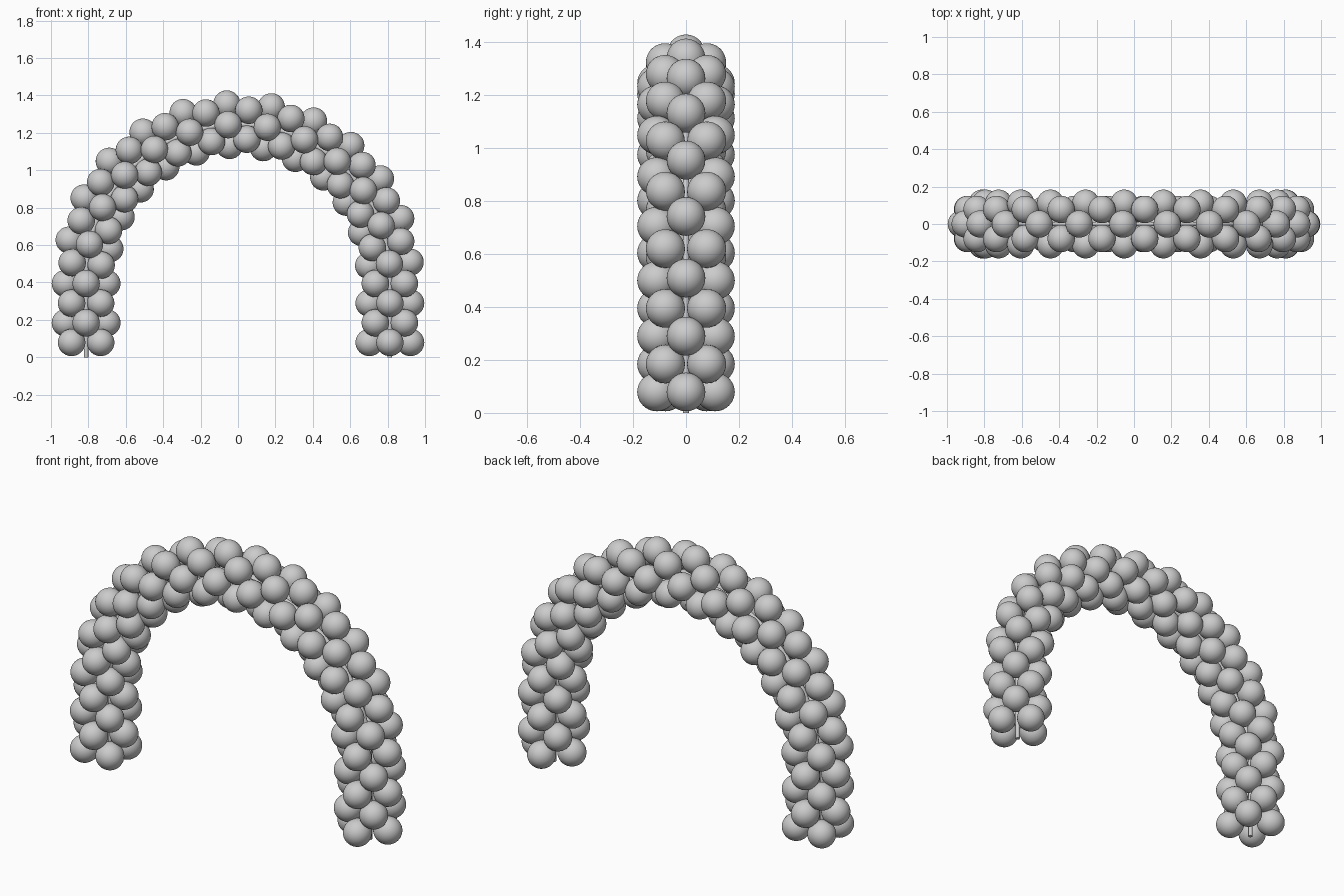
import bpy
import math
from mathutils import Vector

if "Cube" in bpy.data.objects:
    bpy.data.objects.remove(bpy.data.objects["Cube"])

R_ARCH, Z_SPRING = 0.812, 0.433   # arch radius and height of its centre
Z_FIRST, CLUSTERS = 0.079, 32     # first cluster height, number of clusters
OFFSET, R_LONG, R_WIDE = 0.109, 0.075, 0.073

LEG = Z_SPRING - Z_FIRST
ARC = math.pi * R_ARCH
TOTAL = 2 * LEG + ARC


def path(s):
    """Point and in-plane outward normal at distance s along the arch."""
    if s < LEG:
        return Vector((-R_ARCH, 0, Z_FIRST + s)), Vector((-1, 0, 0))
    if s > LEG + ARC:
        return Vector((R_ARCH, 0, Z_FIRST + TOTAL - s)), Vector((1, 0, 0))
    a = math.pi - (s - LEG) / R_ARCH
    n = Vector((math.cos(a), 0, math.sin(a)))
    return n * R_ARCH + Vector((0, 0, Z_SPRING)), n


# Balloon: one shared mesh, slightly tapered toward the knot at -z
bpy.ops.mesh.primitive_uv_sphere_add(segments=32, ring_count=20, radius=1)
master = bpy.context.object
for v in master.data.vertices:
    if v.co.z < 0:
        taper = 1 - 0.06 * v.co.z ** 2
        v.co.x *= taper
        v.co.y *= taper
    v.co = Vector((v.co.x * R_WIDE, v.co.y * R_WIDE, v.co.z * R_LONG))
bpy.ops.object.shade_smooth()
mesh = master.data
mesh.name = "balloon"
bpy.data.objects.remove(master)

# Clusters of four, every other one turned by 45 degrees
for i in range(CLUSTERS):
    p, n = path(TOTAL * i / (CLUSTERS - 1))
    for k in range(4):
        a = math.pi / 2 * k + (math.pi / 4 if i % 2 == 0 else 0)
        d = n * math.cos(a) + Vector((0, 1, 0)) * math.sin(a)
        ball = bpy.data.objects.new(f"balloon_{i:02d}_{k}", mesh)
        ball.location = p + d * OFFSET
        ball.rotation_euler = d.to_track_quat('Z', 'Y').to_euler()
        bpy.context.collection.objects.link(ball)

# Thin support rod through the middle, down to the ground
curve = bpy.data.curves.new("support_rod", 'CURVE')
curve.dimensions = '3D'
curve.bevel_depth = 0.012
curve.bevel_resolution = 2
curve.use_fill_caps = True
spline = curve.splines.new('POLY')
N = 64
spline.points.add(N)
for i, pt in enumerate(spline.points):
    s = -Z_FIRST + (TOTAL + 2 * Z_FIRST) * i / N
    pt.co = (*path(s)[0], 1)
bpy.context.collection.objects.link(bpy.data.objects.new("support_rod", curve))
